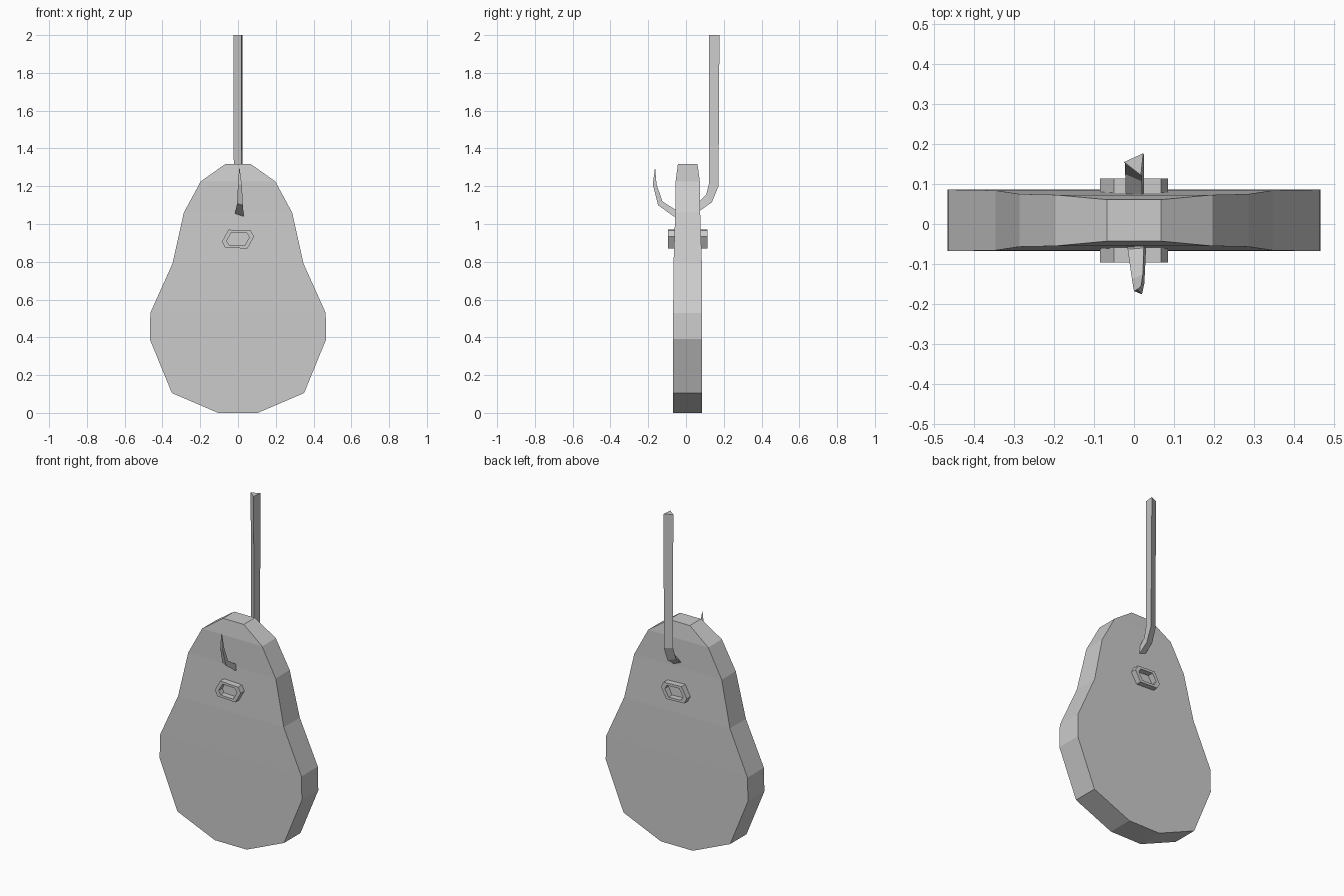
import bpy, bmesh

if "Cube" in bpy.data.objects:
    bpy.data.objects.remove(bpy.data.objects["Cube"])


def make_object(name, verts, faces):
    mesh = bpy.data.meshes.new(name)
    mesh.from_pydata(verts, [], faces)
    bm = bmesh.new()
    bm.from_mesh(mesh)
    bmesh.ops.recalc_face_normals(bm, faces=bm.faces)
    bm.to_mesh(mesh)
    bm.free()
    obj = bpy.data.objects.new(name, mesh)
    bpy.context.collection.objects.link(obj)
    return obj


def loft(name, loops, close_ends=True):
    """Skin a list of equal-length vertex loops."""
    n = len(loops[0])
    verts = [v for loop in loops for v in loop]
    faces = []
    for i in range(len(loops) - 1):
        a, b = i * n, (i + 1) * n
        for k in range(n):
            m = (k + 1) % n
            faces.append((a + k, a + m, b + m, b + k))
    if close_ends:
        faces.append(tuple(range(n)))
        faces.append(tuple(range(len(verts) - n, len(verts))))
    return make_object(name, verts, faces)


# Pear-shaped slab: half width, height, half thickness
slab = [(0.105, 0.0, 0.077), (0.35, 0.105, 0.077), (0.467, 0.39, 0.077),
        (0.464, 0.53, 0.077), (0.347, 0.79, 0.075), (0.287, 1.06, 0.066),
        (0.197, 1.226, 0.064), (0.068, 1.317, 0.052)]
CY = 0.009
loft("pear_slab", [[(-w, CY - t, z), (w, CY - t, z), (w, CY + t, z), (-w, CY + t, z)]
                   for w, z, t in slab])

# Hook with triangular section: outer (y, z), inner (y, z), left x, right x
hook = [((0.177, 2.0), (0.122, 2.0), -0.025, 0.023),
        ((0.172, 1.2), (0.122, 1.215), -0.022, 0.025),
        ((0.137, 1.115), (0.107, 1.155), -0.022, 0.025),
        ((0.06, 1.06), (0.05, 1.1), -0.02, 0.025),
        ((-0.065, 1.04), (-0.06, 1.078), -0.016, 0.03),
        ((-0.148, 1.1), (-0.125, 1.12), -0.005, 0.026),
        ((-0.176, 1.21), (-0.156, 1.21), 0.0, 0.02),
        ((-0.165, 1.293), (-0.163, 1.293), 0.006, 0.009)]
sections = []
for (oy, oz), (iy, iz), x0, x1 in hook:
    side = (x0, iy + 0.6 * (oy - iy), iz + 0.6 * (oz - iz))
    sections.append([side, (x1, oy, oz), (x1 - 0.12 * (x1 - x0), iy, iz)])
loft("hook", sections)

# Hexagonal eyelet tube through the slab
half = [(-0.085, -0.015), (-0.058, 0.043), (0.012, 0.055)]
half = [(-0.085, -0.013), (-0.05, 0.05), (0.068, 0.045)]
hexagon = half + [(-x, -z) for x, z in half]


def ring(scale, y):
    return [(x * scale, y, 0.92 + z * scale) for x, z in hexagon]


FRONT, BACK = -0.096, 0.114
loft("eyelet", [ring(1, FRONT), ring(1, BACK), ring(0.7, BACK),
                ring(0.7, FRONT), ring(1, FRONT)], close_ends=False)
for obj in [bpy.data.objects["eyelet"]]:
    bm = bmesh.new()
    bm.from_mesh(obj.data)
    bmesh.ops.remove_doubles(bm, verts=bm.verts, dist=1e-5)
    bmesh.ops.recalc_face_normals(bm, faces=bm.faces)
    bm.to_mesh(obj.data)
    bm.free()
